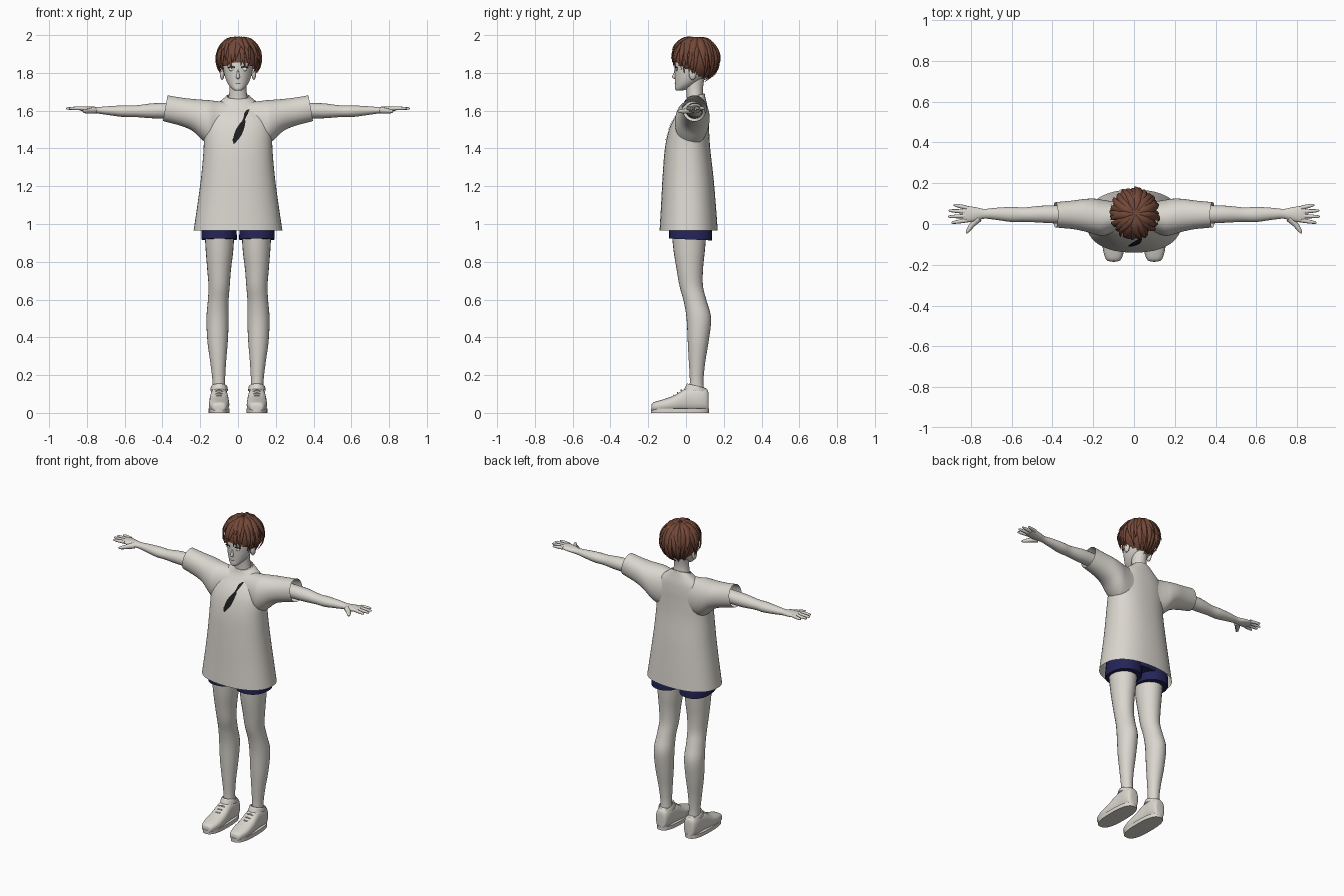
import bpy, bmesh, math, random
from mathutils import Vector
from mathutils.bvhtree import BVHTree

random.seed(4)
cube = bpy.data.objects.get("Cube")
if cube:
    bpy.data.objects.remove(cube)


def material(name, rgb):
    m = bpy.data.materials.new(name)
    m.use_nodes = True
    m.diffuse_color = (*rgb, 1)
    m.node_tree.nodes["Principled BSDF"].inputs["Base Color"].default_value = (*rgb, 1)
    return m


PALE = material("pale warm grey", (0.70, 0.67, 0.62))
BROWN = material("brown", (0.17, 0.065, 0.04))
NAVY = material("navy", (0.018, 0.018, 0.10))
BLACK = material("black", (0.012, 0.012, 0.012))
WHITE = material("white", (0.85, 0.85, 0.85))


def finish(bm, name, mat):
    bmesh.ops.recalc_face_normals(bm, faces=bm.faces)
    me = bpy.data.meshes.new(name)
    bm.to_mesh(me)
    bm.free()
    me.materials.append(mat)
    me.shade_smooth()
    me.set_sharp_from_angle(angle=math.radians(50))
    ob = bpy.data.objects.new(name, me)
    bpy.context.collection.objects.link(ob)
    return ob


def spline(a, b, c, d, t):
    return 0.5 * (2 * b + (c - a) * t + (2 * a - 5 * b + 4 * c - d) * t * t
                  + (3 * b - a - 3 * c + d) * t ** 3)


def add_loft(bm, rings, seg=24, p=2, caps=True, steps=4):
    """Skin smooth superellipse rings, each given as (centre, half axis, half axis)."""
    rings = [tuple(Vector(v) for v in r) for r in rings]
    ext = [rings[0]] + rings + [rings[-1]]
    dense = []
    for i in range(len(rings) - 1):
        for k in range(steps):
            dense.append([spline(*(ext[i + j][n] for j in range(4)), k / steps) for n in range(3)])
    dense.append(rings[-1])
    loops = []
    for c, u, v in dense:
        loop = []
        for k in range(seg):
            a = math.tau * k / seg
            ca, sa = math.cos(a), math.sin(a)
            x = math.copysign(abs(ca) ** (2 / p), ca)
            y = math.copysign(abs(sa) ** (2 / p), sa)
            loop.append(bm.verts.new(c + u * x + v * y))
        loops.append(loop)
    for lo, hi in zip(loops, loops[1:]):
        for k in range(seg):
            n = (k + 1) % seg
            bm.faces.new((lo[k], lo[n], hi[n], hi[k]))
    if caps:
        bm.faces.new(loops[0])
        bm.faces.new(loops[-1])


def loft(name, rings, mat, **kw):
    bm = bmesh.new()
    add_loft(bm, rings, **kw)
    return finish(bm, name, mat)


def level(z, hw, front, back, x=0, tilt=0):
    return ((x, (front + back) / 2, z), (hw, 0, 0), (0, (back - front) / 2, tilt))


def upright(x, y, z, ry, rz, lean=0):
    return ((x, y, z), (0, ry, 0), (lean, 0, rz))


def tube(bm, pts, radii, seg=10, flat=1):
    pts = [Vector(q) for q in pts]
    rings = []
    for i, q in enumerate(pts):
        d = (pts[min(i + 1, len(pts) - 1)] - pts[max(i - 1, 0)]).normalized()
        side = d.cross(Vector((0, 0, 1))).normalized()
        rings.append((q, side * radii[i], side.cross(d) * radii[i] * flat))
    add_loft(bm, rings, seg=seg, steps=3)


def ball(name, centre, size, mat):
    bm = bmesh.new()
    bmesh.ops.create_uvsphere(bm, u_segments=16, v_segments=10, radius=1)
    bmesh.ops.scale(bm, vec=size, verts=bm.verts)
    bmesh.ops.translate(bm, vec=centre, verts=bm.verts)
    return finish(bm, name, mat)


# Shirt: flared body, and sleeves joined by a yoke through the shoulders
body = loft("shirt_body", [
    level(0.965, 0.235, -0.14, 0.168), level(1.1, 0.215, -0.132, 0.158),
    level(1.25, 0.195, -0.124, 0.145), level(1.4, 0.182, -0.112, 0.128),
    level(1.5, 0.18, -0.09, 0.122), level(1.56, 0.168, -0.062, 0.12),
    level(1.61, 0.14, -0.028, 0.115, tilt=0.005), level(1.645, 0.1, -0.008, 0.106, tilt=0.01),
    level(1.672, 0.064, 0, 0.098, tilt=0.015)], PALE, seg=48, p=2.3, caps=False)
half = [(0.385, 0.045, 0.062, 1.613, 0.068), (0.3, 0.045, 0.07, 1.594, 0.075),
        (0.24, 0.043, 0.08, 1.577, 0.085), (0.19, 0.036, 0.088, 1.552, 0.106),
        (0.15, 0.03, 0.088, 1.537, 0.118), (0.08, 0.035, 0.075, 1.53, 0.118)]
sleeve = [upright(x, y, z, ry, rz, -0.012 * (x > 0.35)) for x, y, ry, z, rz in half]
mirrored = [upright(-x, y, z, ry, rz, 0.012 * (x > 0.35)) for x, y, ry, z, rz in half]
yoke = loft("shirt_sleeves", sleeve + mirrored[::-1], PALE, seg=40, p=2.1, caps=False)
loft("shirt_collar", [level(1.664, 0.068, -0.004, 0.101, tilt=0.014),
                      level(1.676, 0.064, 0, 0.098, tilt=0.015),
                      level(1.676, 0.057, 0.006, 0.092, tilt=0.014)], PALE, caps=False)

# Chest print: ragged strip laid on the shirt front
trees = [BVHTree.FromPolygons([v.co for v in o.data.vertices],
                              [list(f.vertices) for f in o.data.polygons]) for o in (body, yoke)]
widths = [0.009, 0.013, 0.012, 0.007, 0.008, 0.018, 0.023, 0.026, 0.027, 0.026, 0.024, 0.021, 0.013, 0.006]
bm = bmesh.new()
rows = []
for i, w in enumerate(widths * 1):
    t = i / (len(widths) - 1)
    row = []
    for k in range(7):
        e = (k / 3 - 1) * (w + random.uniform(-0.003, 0.003))
        x, z = 0.052 - 0.072 * t + e * 0.9, 1.605 - 0.18 * t + e * 0.3
        hits = [tr.ray_cast(Vector((x, -1, z)), Vector((0, 1, 0)))[0] for tr in trees]
        y = min(h.y for h in hits if h)
        row.append(bm.verts.new((x, y - 0.004, z)))
    rows.append(row)
for a, b in zip(rows, rows[1:]):
    for k in range(6):
        bm.faces.new((a[k], a[k + 1], b[k + 1], b[k]))
finish(bm, "chest_print", BLACK)

# Shorts seat, then the paired limbs
loft("shorts_seat", [level(0.97, 0.17, -0.08, 0.13), level(1.05, 0.18, -0.09, 0.135),
                     level(1.17, 0.15, -0.08, 0.11)], NAVY, p=2.4)
for s, side in ((1, "left_"), (-1, "right_")):
    loft(side + "shorts_leg", [level(0.918, 0.094, -0.09, 0.138, s * 0.1, -0.005),
                               level(0.97, 0.093, -0.09, 0.138, s * 0.1),
                               level(1.06, 0.088, -0.085, 0.13, s * 0.095)], NAVY, p=2.3)

    shape = [(0.12, 0.034, 0.018, 0.095, 0.1), (0.18, 0.034, 0.02, 0.093, 0.102),
             (0.27, 0.042, 0.015, 0.102, 0.105), (0.38, 0.054, 0.009, 0.12, 0.108),
             (0.5, 0.059, 0.003, 0.133, 0.108), (0.59, 0.055, -0.012, 0.11, 0.105),
             (0.67, 0.056, -0.034, 0.09, 0.1), (0.76, 0.063, -0.05, 0.09, 0.1),
             (0.86, 0.073, -0.066, 0.1, 0.098), (0.98, 0.08, -0.078, 0.11, 0.098)]
    loft(side + "leg", [level(z, hw, f, b, s * x) for z, hw, f, b, x in shape], PALE)

    # Shoe upper, sole, ankle collar and laces
    shape = [(-0.183, 0.02, 0.042), (-0.172, 0.038, 0.056), (-0.12, 0.053, 0.072),
             (-0.06, 0.053, 0.093), (-0.01, 0.049, 0.125), (0.03, 0.046, 0.138),
             (0.08, 0.045, 0.138), (0.112, 0.036, 0.125), (0.12, 0.022, 0.1)]
    loft(side + "shoe", [((s * 0.1, y, h / 2 + 0.004), (w, 0, 0), (0, 0, h / 2 - 0.004))
                         for y, w, h in shape], PALE, p=2.6, steps=3)
    loft(side + "sole", [level(z, 0.056, -0.186, 0.122, s * 0.1) for z in (0, 0.024)],
         PALE, seg=32, p=2.6, steps=1)
    loft(side + "shoe_collar", [level(0.118, 0.047, -0.01, 0.114, s * 0.1, -0.008),
                                level(0.142, 0.042, 0.005, 0.108, s * 0.1, -0.012),
                                level(0.138, 0.034, 0.014, 0.1, s * 0.1, -0.012)], PALE, caps=False)
    bm = bmesh.new()
    for y, z in ((-0.065, 0.09), (-0.045, 0.103), (-0.025, 0.117)):
        tube(bm, [(s * 0.1 - 0.03, y + 0.008, z - 0.008), (s * 0.1, y, z + 0.003),
                  (s * 0.1 + 0.03, y + 0.008, z - 0.008)], [0.004] * 3, seg=8)
    finish(bm, side + "shoe_laces", PALE)

    # Arm running into a flat palm
    shape = [(0.2, 0.045, 0.046, 1.6, 0.044), (0.38, 0.047, 0.044, 1.6, 0.041),
             (0.46, 0.048, 0.041, 1.599, 0.039), (0.54, 0.046, 0.035, 1.597, 0.031),
             (0.6, 0.047, 0.037, 1.597, 0.031), (0.68, 0.05, 0.029, 1.6, 0.024),
             (0.735, 0.05, 0.024, 1.602, 0.018), (0.775, 0.048, 0.034, 1.605, 0.017),
             (0.82, 0.048, 0.04, 1.61, 0.013), (0.84, 0.049, 0.036, 1.611, 0.009)]
    loft(side + "arm", [upright(s * x, y, z, ry, rz) for x, y, ry, z, rz in shape], PALE, seg=20)
    bm = bmesh.new()
    for y, splay, tip in ((0.018, -0.012, 0.895), (0.039, -0.003, 0.911),
                          (0.06, 0.006, 0.909), (0.08, 0.014, 0.885)):
        path = [(s * (0.82 + (tip - 0.82) * t), y + splay * t, 1.612) for t in (0, 0.5, 0.9, 1)]
        tube(bm, path, [0.0105, 0.0095, 0.0065, 0.002])
    tube(bm, [(s * 0.76, 0.028, 1.602), (s * 0.79, 0, 1.598), (s * 0.812, -0.03, 1.597),
              (s * 0.822, -0.046, 1.598)], [0.018, 0.014, 0.01, 0.003])
    finish(bm, side + "fingers", PALE)

    # Ear, eye and lashes
    ball(side + "ear", (s * 0.084, 0.035, 1.795), (0.012, 0.02, 0.032), PALE)
    ball(side + "eye", (s * 0.034, -0.05, 1.82), (0.015, 0.006, 0.01), WHITE)
    bm = bmesh.new()
    tube(bm, [(s * 0.016, -0.057, 1.828), (s * 0.034, -0.056, 1.833), (s * 0.053, -0.047, 1.827)],
         [0.003] * 3, seg=8)
    finish(bm, side + "lashes", BLACK)

# Neck, head, nose and mouth
loft("neck", [level(1.6, 0.06, 0.005, 0.1), level(1.67, 0.05, 0.004, 0.092),
              level(1.72, 0.044, 0, 0.09), level(1.78, 0.046, 0, 0.1)], PALE)
loft("head", [level(1.706, 0.016, -0.052, -0.02), level(1.716, 0.032, -0.058, 0.01),
              level(1.745, 0.055, -0.058, 0.06), level(1.79, 0.072, -0.06, 0.11),
              level(1.85, 0.08, -0.06, 0.135), level(1.9, 0.08, -0.052, 0.135),
              level(1.945, 0.06, -0.03, 0.115), level(1.965, 0.02, 0.02, 0.08)], PALE, seg=32)
loft("nose", [level(1.768, 0.004, -0.062, -0.05), level(1.777, 0.01, -0.074, -0.05),
              level(1.8, 0.006, -0.065, -0.05), level(1.825, 0.004, -0.06, -0.05)], PALE, seg=12)
bm = bmesh.new()
tube(bm, [(-0.014, -0.056, 1.743), (0, -0.059, 1.742), (0.014, -0.056, 1.743)], [0.0016] * 3, seg=6)
finish(bm, "mouth", BLACK)

# Hair: trimmed cap under overlapping tapered locks
CROWN, SIZE = Vector((0.004, 0.05, 1.872)), Vector((0.105, 0.112, 0.114))
bm = bmesh.new()
bmesh.ops.create_uvsphere(bm, u_segments=32, v_segments=20, radius=1)
bmesh.ops.scale(bm, vec=SIZE, verts=bm.verts)
bmesh.ops.translate(bm, vec=CROWN, verts=bm.verts)
low = [f for f in bm.faces
       if f.calc_center_median().z < 1.855 - 0.55 * (f.calc_center_median().y + 0.06)]
bmesh.ops.delete(bm, geom=low, context='FACES')
finish(bm, "hair_cap", BROWN)


def add_lock(bm, angle, start, end, width, lift, swing):
    rings = []
    for i in range(7):
        t = i / 6
        phi, az = math.radians(start + (end - start) * t), angle + swing * t * t
        out = Vector((math.sin(phi) * math.sin(az), -math.sin(phi) * math.cos(az), math.cos(phi)))
        taper = (1 - t) ** 0.6 * min(1, 0.3 + 2 * t) + 0.01
        across = Vector((math.cos(az), math.sin(az), 0)) * width * taper
        rings.append((CROWN + out * SIZE * (1.01 + lift * t), across, out * 0.011 * taper))
    add_loft(bm, rings, seg=8, steps=2)


bm = bmesh.new()
for count, lift, reach in ((22, 0.11, 1), (17, 0.16, 0.84), (13, 0.2, 0.62)):
    for i in range(count):
        a = math.tau * (i + random.uniform(-0.25, 0.25)) / count
        end = (113 + 21 * (1 - math.cos(a))) * reach + random.uniform(-7, 7)
        add_lock(bm, a, 6, end, random.uniform(0.019, 0.026),
                 lift + random.uniform(-0.04, 0.04), random.uniform(-0.3, 0.3))
finish(bm, "hair_locks", BROWN)
